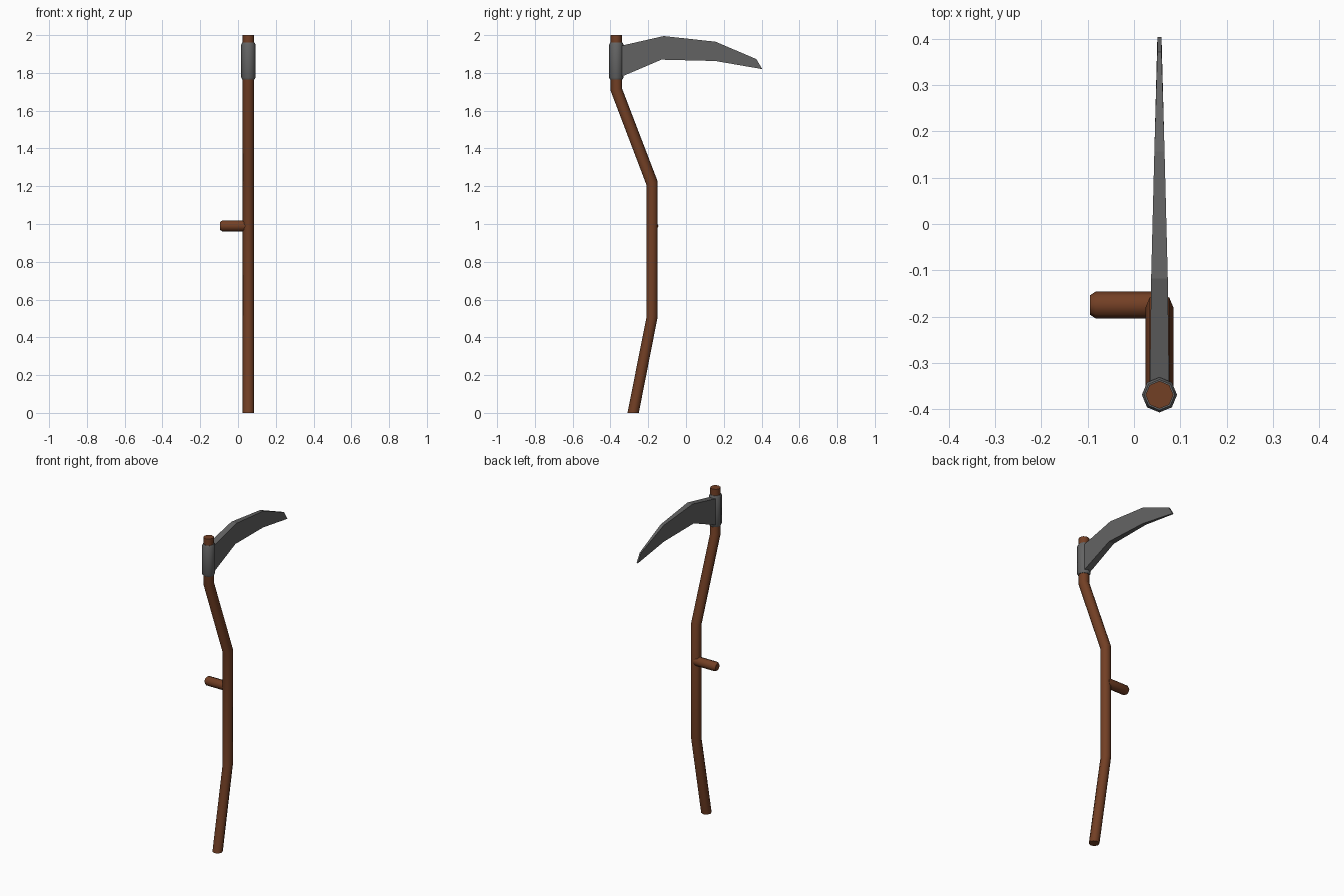
import bpy, bmesh, math
from mathutils import Vector

if "Cube" in bpy.data.objects:
    bpy.data.objects.remove(bpy.data.objects["Cube"])

X = 0.055      # plane the shaft and blade lie in
TOP_Y = -0.369  # shaft axis at the head


def material(name, rgb):
    m = bpy.data.materials.new(name)
    m.diffuse_color = (*rgb, 1)
    m.use_nodes = True
    m.node_tree.nodes["Principled BSDF"].inputs["Base Color"].default_value = m.diffuse_color
    return m


wood = material("brown wood", (0.17, 0.05, 0.018))
steel = material("dark grey steel", (0.125, 0.125, 0.125))


def loft(name, rings, mat, smooth_angle=None):
    """Skin a list of equal-length point rings into a closed solid."""
    bm = bmesh.new()
    loops = [[bm.verts.new(p) for p in ring] for ring in rings]
    n = len(loops[0])
    for a, b in zip(loops, loops[1:]):
        for i in range(n):
            j = (i + 1) % n
            bm.faces.new((a[i], a[j], b[j], b[i]))
    bm.faces.new(loops[0])
    bm.faces.new(loops[-1])
    bmesh.ops.recalc_face_normals(bm, faces=bm.faces)
    me = bpy.data.meshes.new(name)
    bm.to_mesh(me)
    bm.free()
    me.materials.append(mat)
    ob = bpy.data.objects.new(name, me)
    bpy.context.collection.objects.link(ob)
    if smooth_angle:
        bpy.ops.object.select_all(action='DESELECT')
        ob.select_set(True)
        bpy.context.view_layer.objects.active = ob
        bpy.ops.object.shade_smooth_by_angle(angle=math.radians(smooth_angle))
    return ob


def octagon(center, r, u, v):
    """Eight points around center in the plane of u and v."""
    c, u, v = Vector(center), Vector(u), Vector(v)
    return [c + r * (math.cos(k * math.pi / 4) * u + math.sin(k * math.pi / 4) * v)
            for k in range(8)]


# Bent octagonal shaft: y, z and ring slope at each bend
path = [(-0.28, 0, 0), (-0.18, 0.505, 0.15), (-0.18, 1.217, 0), (TOP_Y, 1.712, 0), (TOP_Y, 2.0, 0)]
slopes = [0, 0.12, 0.28, 0.22, 0]
slopes[1] = 0.12
loft("shaft", [octagon((X, y, z), 0.03, (1, 0, 0), (0, 1, s))
               for (y, z, _), s in zip(path, slopes)], wood, 50)

# Side grip with a chamfered end
loft("side_grip", [octagon((x, -0.175, 0.99), r, (0, 1, 0), (0, 0, 1))
                   for x, r in ((X, 0.029), (-0.083, 0.029), (-0.095, 0.021))], wood, 46)

# Steel collar around the head of the shaft
loft("collar", [octagon((X, TOP_Y, z), r, (1, 0, 0), (0, 1, 0))
                for z, r in ((1.765, 0.033), (1.775, 0.038), (1.95, 0.038), (1.96, 0.033))],
     steel, 46)

# Curved blade: lower (y, z), upper (y, z), half thickness per station
stations = [((-0.36, 1.772), (-0.36, 1.94), 0.021),
            ((-0.13, 1.87), (-0.118, 1.995), 0.018),
            ((0.155, 1.863), (0.157, 1.965), 0.011),
            ((0.404, 1.82), (0.372, 1.873), 0.0045)]
loft("blade", [[(X - t, *lo), (X + t, *lo), (X + t, *hi), (X - t, *hi)]
               for lo, hi, t in stations], steel)
